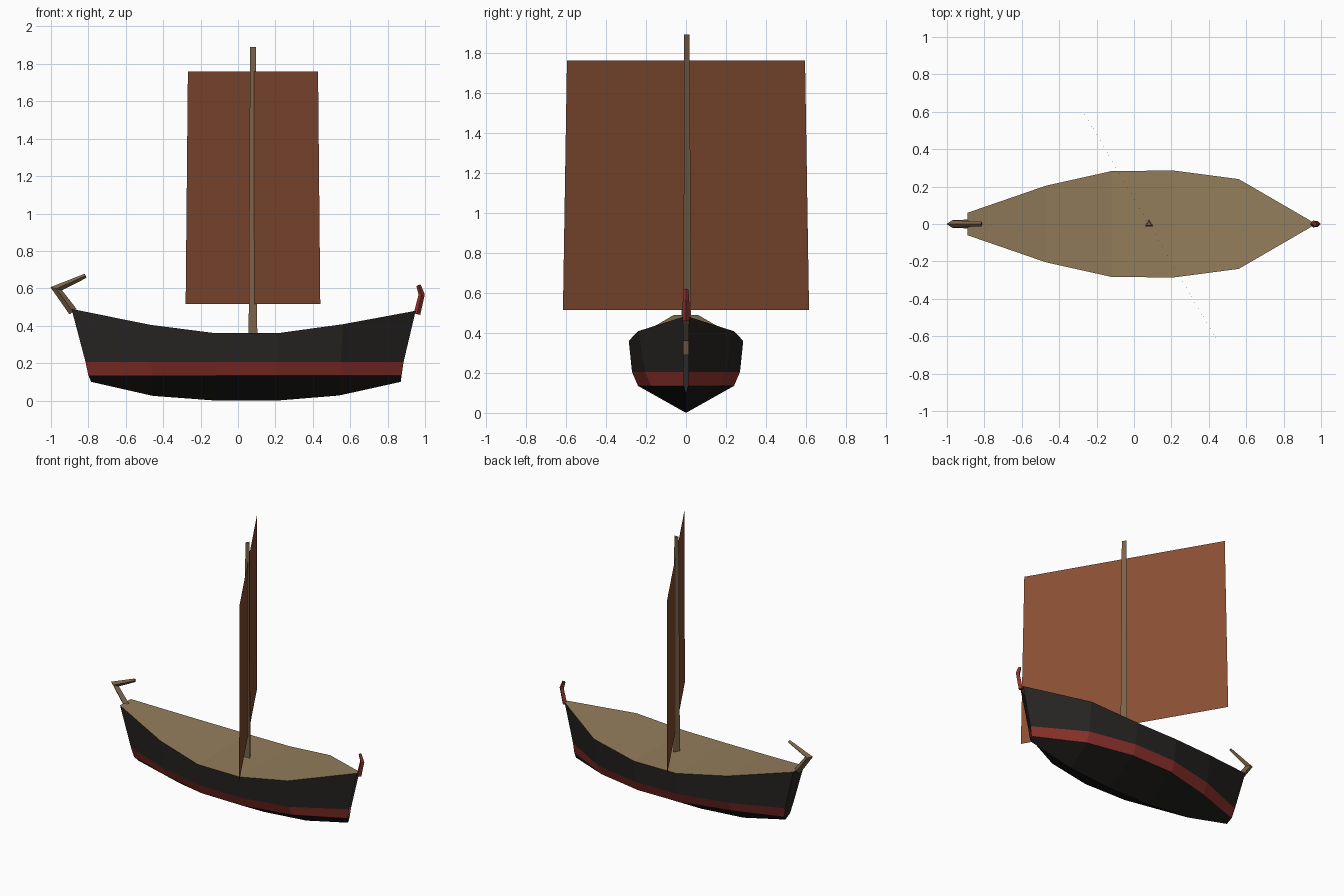
import bpy, bmesh, math
from mathutils import Vector

if "Cube" in bpy.data.objects:
    bpy.data.objects.remove(bpy.data.objects["Cube"])


def material(name, rgb):
    m = bpy.data.materials.new(name)
    m.diffuse_color = (*rgb, 1)
    m.use_nodes = True
    m.node_tree.nodes["Principled BSDF"].inputs["Base Color"].default_value = m.diffuse_color
    return m


BLACK = material("tarred_black", (0.012, 0.011, 0.010))
DARK = material("dark_planks", (0.021, 0.019, 0.017))
RED = material("red_paint", (0.27, 0.032, 0.025))
DECK = material("deck_wood", (0.29, 0.205, 0.105))
WOOD = material("spar_wood", (0.20, 0.125, 0.065))
SAIL = material("sail_cloth", (0.25, 0.078, 0.034))


def finish(name, bm, mats, fix=True):
    if fix:
        bmesh.ops.recalc_face_normals(bm, faces=bm.faces[:])
    me = bpy.data.meshes.new(name)
    bm.to_mesh(me)
    bm.free()
    for m in mats:
        me.materials.append(m)
    ob = bpy.data.objects.new(name, me)
    bpy.context.collection.objects.link(ob)
    return ob


def tube(name, path, radii, sides, mat, start=0.0):
    """Tapered, mitred pole along a path in the xz plane."""
    bm = bmesh.new()
    pts = [Vector((x, 0, z)) for x, z in path]
    dirs = [(b - a).normalized() for a, b in zip(pts, pts[1:])]
    rings = []
    for i, (p, r) in enumerate(zip(pts, radii)):
        d0, d1 = dirs[max(i - 1, 0)], dirs[min(i, len(dirs) - 1)]
        t = (d0 + d1).normalized()
        n = Vector((t.z, 0, -t.x)) / t.dot(d0)
        ring = []
        for k in range(sides):
            a = start + math.tau * k / sides
            ring.append(bm.verts.new(p + r * (math.cos(a) * n + math.sin(a) * Vector((0, 1, 0)))))
        rings.append(ring)
    for a, b in zip(rings, rings[1:]):
        for k in range(sides):
            j = (k + 1) % sides
            bm.faces.new((a[k], a[j], b[j], b[k]))
    bm.faces.new(rings[0])
    bm.faces.new(rings[-1])
    return finish(name, bm, [mat])


# hull sections, stern to bow: (x, half width, z) for rim, band top, band bottom, keel
SECTIONS = [
    [(-0.89, 0.06, 0.49), (-0.815, 0.045, 0.205), (-0.80, 0.03, 0.135), (-0.785, 0, 0.10)],
    [(-0.47, 0.205, 0.405), (-0.465, 0.185, 0.205), (-0.46, 0.15, 0.135), (-0.455, 0, 0.025)],
    [(-0.12, 0.283, 0.36), (-0.12, 0.265, 0.205), (-0.12, 0.235, 0.135), (-0.12, 0, 0.0)],
    [(0.21, 0.286, 0.36), (0.21, 0.27, 0.205), (0.21, 0.24, 0.135), (0.21, 0, 0.0)],
    [(0.56, 0.24, 0.408), (0.55, 0.205, 0.205), (0.545, 0.175, 0.135), (0.54, 0, 0.027)],
    [(0.95, 0.014, 0.48), (0.885, 0.012, 0.205), (0.875, 0.010, 0.135), (0.87, 0, 0.10)],
]

# hull shell with painted band and stern transom
bm = bmesh.new()
rings = []
for s in SECTIONS:
    mirrored = s + [(x, -y, z) for x, y, z in reversed(s[:-1])]
    rings.append([bm.verts.new(p) for p in mirrored])
for a, b in zip(rings, rings[1:]):
    for k, slot in enumerate((0, 1, 2, 2, 1, 0)):
        bm.faces.new((a[k], a[k + 1], b[k + 1], b[k])).material_index = slot
bm.faces.new(rings[0])
finish("hull", bm, [DARK, RED, BLACK])

# deck across the rim
bm = bmesh.new()
rows = [[bm.verts.new((s[0][0], g * s[0][1], s[0][2])) for g in (-1, 1)] for s in SECTIONS]
for a, b in zip(rows, rows[1:]):
    bm.faces.new((a[0], b[0], b[1], a[1]))
finish("deck", bm, [DECK], fix=False)

# mast, stern ornament and bow post
tube("mast", [(0.08, 0.29), (0.08, 1.89)], [0.027, 0.018], 3, WOOD, math.pi / 2)
tube("stern_ornament", [(-0.882, 0.475), (-0.972, 0.598), (-0.815, 0.667)],
     [0.024, 0.020, 0.012], 4, WOOD)
tube("bow_post", [(0.957, 0.462), (0.982, 0.567), (0.965, 0.617)],
     [0.018, 0.016, 0.012], 4, RED)

# square sail, braced at an angle through the mast
bm = bmesh.new()
corners = [(-0.36, 0.615, 0.515), (0.36, -0.615, 0.515), (0.348, -0.595, 1.76), (-0.348, 0.595, 1.76)]
bm.faces.new([bm.verts.new((0.08 + x, y, z)) for x, y, z in corners])
finish("sail", bm, [SAIL], fix=False)
